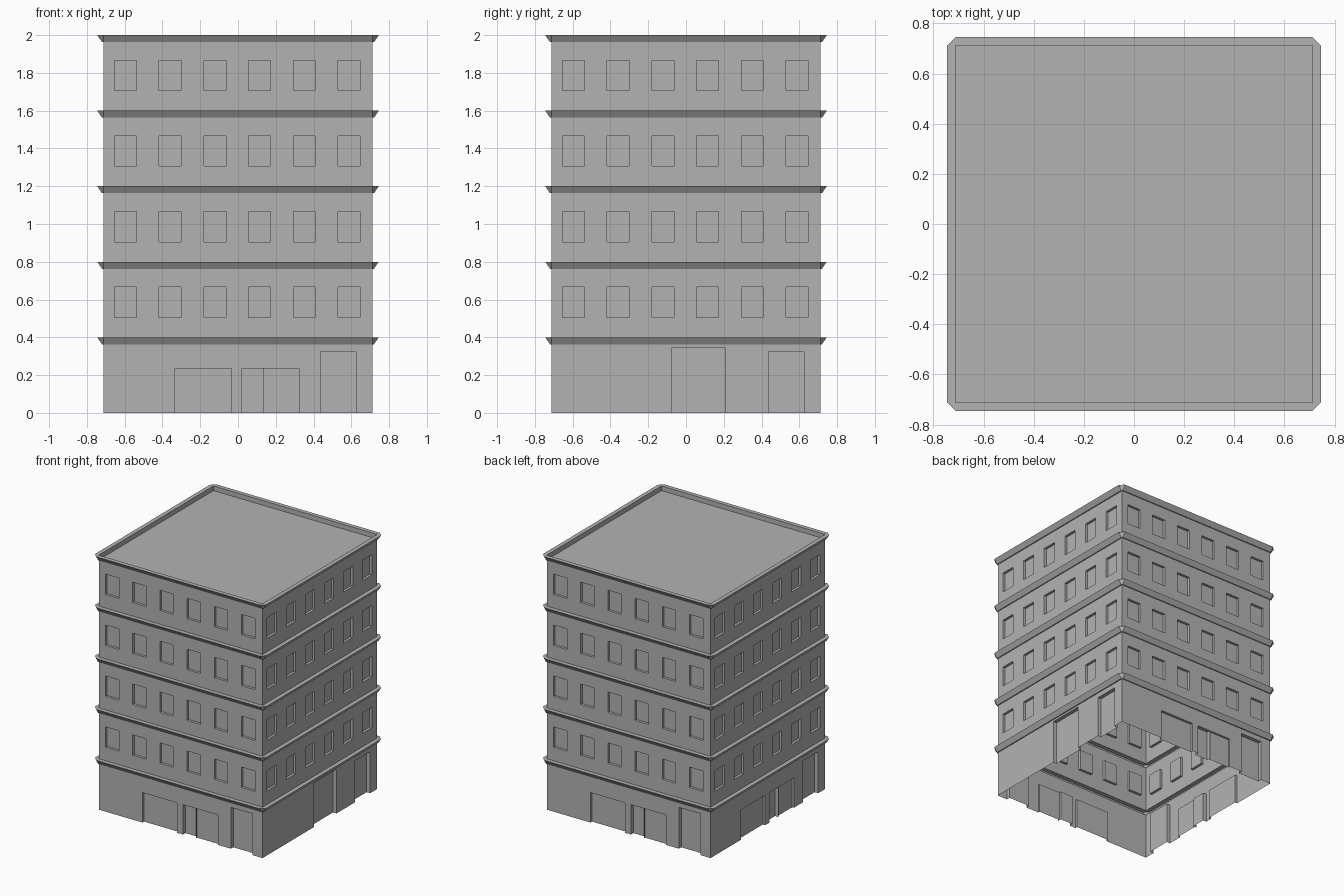
import bpy
import bmesh
from math import pi
from mathutils import Matrix, Vector

cube = bpy.data.objects.get("Cube")
if cube:
    bpy.data.objects.remove(cube)

HALF = 0.712           # half width of the block
STOREY = 0.4
WALL_TOP = 0.363       # wall height below each ledge
LEDGE_LOW, LEDGE_HIGH = 0.72, 0.745
FLOORS = 5

grey = bpy.data.materials.new("plain grey")
grey.use_nodes = True
grey.diffuse_color = (0.45, 0.45, 0.45, 1)
grey.node_tree.nodes["Principled BSDF"].inputs["Base Color"].default_value = grey.diffuse_color


def face(bm, side, points):
    """Add a face from (across, out, up) points on one side of the block."""
    turn = Matrix.Rotation(side * pi / 2, 3, "Z")
    bm.faces.new([bm.verts.new(turn @ Vector((u, -out, z))) for u, out, z in points])


def upright(bm, side, u0, u1, z0, z1, out):
    face(bm, side, [(u0, out, z0), (u1, out, z0), (u1, out, z1), (u0, out, z1)])


def recess(bm, side, u0, u1, z0, z1, depth):
    back = HALF - depth
    upright(bm, side, u0, u1, z0, z1, back)
    face(bm, side, [(u0, HALF, z0), (u0, back, z0), (u0, back, z1), (u0, HALF, z1)])
    face(bm, side, [(u1, back, z0), (u1, HALF, z0), (u1, HALF, z1), (u1, back, z1)])
    face(bm, side, [(u0, back, z1), (u1, back, z1), (u1, HALF, z1), (u0, HALF, z1)])
    if z0 > 0:
        face(bm, side, [(u0, HALF, z0), (u1, HALF, z0), (u1, back, z0), (u0, back, z0)])


def wall(bm, side, z0, z1, openings):
    """Fill a wall strip around its openings, then sink each opening."""
    u = -HALF
    for u0, u1, low, high, depth in openings:
        if u0 > u:
            upright(bm, side, u, u0, z0, z1, HALF)
        if low > z0:
            upright(bm, side, u0, u1, z0, low, HALF)
        upright(bm, side, u0, u1, high, z1, HALF)
        recess(bm, side, u0, u1, low, high, depth)
        u = u1
    upright(bm, side, u, HALF, z0, z1, HALF)


def finish(name, bm):
    bmesh.ops.remove_doubles(bm, verts=bm.verts, dist=0.0005)
    mesh = bpy.data.meshes.new(name)
    bm.to_mesh(mesh)
    bm.free()
    mesh.materials.append(grey)
    obj = bpy.data.objects.new(name, mesh)
    bpy.context.collection.objects.link(obj)


# Ground floor with shopfronts, a double bay and doors
shop_side = [(-0.333, -0.034, 0, 0.235, 0.02), (0.02, 0.132, 0, 0.235, 0.03),
             (0.132, 0.323, 0, 0.235, 0.015), (0.437, 0.624, 0, 0.325, 0.03)]
entrance_side = [(-0.074, 0.206, 0, 0.347, 0.03), (0.437, 0.624, 0, 0.325, 0.03)]
bm = bmesh.new()
for side in range(4):
    wall(bm, side, 0, WALL_TOP, entrance_side if side == 1 else shop_side)
finish("ground_floor_walls", bm)

# Upper floors, six recessed windows on each side
for floor in range(1, FLOORS):
    base = floor * STOREY
    windows = []
    for i in range(6):
        mid = -0.596 + i * 0.2367
        windows.append((mid - 0.058, mid + 0.058, base + 0.106, base + 0.266, 0.02))
    bm = bmesh.new()
    for side in range(4):
        wall(bm, side, base, base + WALL_TOP, windows)
    finish(f"upper_floor_walls_{floor}", bm)

# Flared ledges with clipped corners, hollow on the inside
for floor in range(FLOORS):
    low, high = floor * STOREY + WALL_TOP, (floor + 1) * STOREY
    bm = bmesh.new()
    for side in range(4):
        H, A, B = HALF, LEDGE_LOW, LEDGE_HIGH
        face(bm, side, [(-H, A, low), (H, A, low), (H, B, high), (-H, B, high)])
        face(bm, side, [(-H, H, low), (H, H, low), (H, A, low), (-H, A, low)])
        face(bm, side, [(-H, B, high), (H, B, high), (H, H, high), (-H, H, high)])
        face(bm, side, [(H, A, low), (A, H, low), (B, H, high), (H, B, high)])
        face(bm, side, [(H, B, high), (B, H, high), (H, H, high)])
        face(bm, side, [(H, H, low), (A, H, low), (H, A, low)])
    finish(f"ledge_{floor + 1}", bm)

# Sunken roof with the inner face of its rim
bm = bmesh.new()
top = FLOORS * STOREY
deck = top - STOREY + WALL_TOP
for side in range(4):
    face(bm, side, [(HALF, HALF, deck), (-HALF, HALF, deck), (-HALF, HALF, top), (HALF, HALF, top)])
face(bm, 0, [(-HALF, HALF, deck), (HALF, HALF, deck), (HALF, -HALF, deck), (-HALF, -HALF, deck)])
finish("roof", bm)
